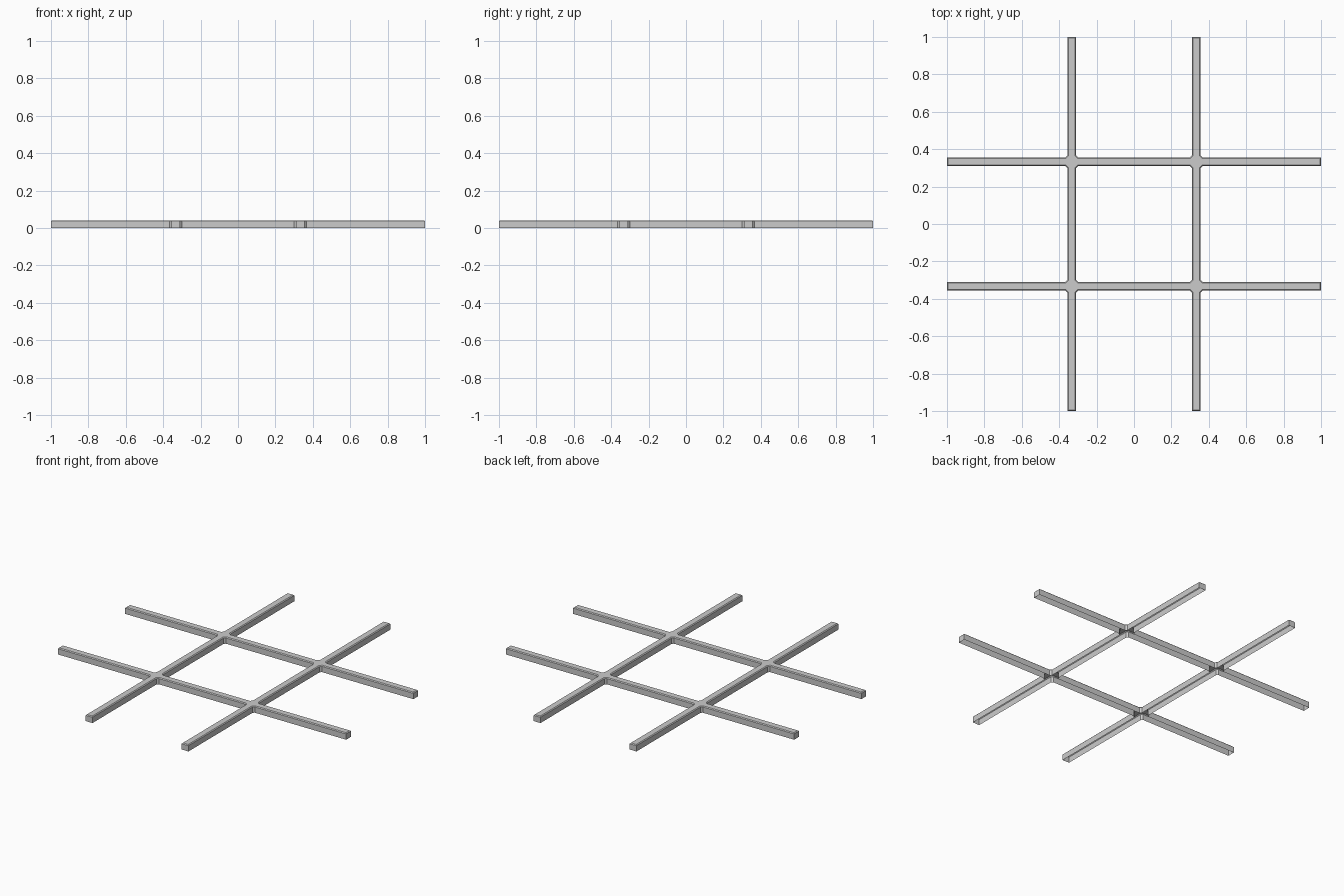
import bpy, bmesh

if "Cube" in bpy.data.objects:
    bpy.data.objects.remove(bpy.data.objects["Cube"])

C = 0.333    # bar centre line offset
W = 0.0235   # half bar width
R = 0.010    # corner chamfer at the crossings
H = 0.041    # height
B = 0.005    # bevel along the top edges

bm = bmesh.new()


def face(points):
    bm.faces.new([bm.verts.new((x, y, H)) for x, y in points])


# Octagonal crossings
K = W + R
octagon = [(K, -W), (K, W), (W, K), (-W, K), (-K, W), (-K, -W), (-W, -K), (W, -K)]
for cx in (-C, C):
    for cy in (-C, C):
        face([(cx + x, cy + y) for x, y in octagon])

# Straight bar segments between crossings and out to the tips
for c in (-C, C):
    for a, b in ((-1, -C - K), (-C + K, C - K), (C + K, 1)):
        face([(a, c - W), (b, c - W), (b, c + W), (a, c + W)])
        face([(c - W, a), (c + W, a), (c + W, b), (c - W, b)])
bmesh.ops.remove_doubles(bm, verts=bm.verts, dist=1e-4)

# Side walls, leaving the underside open
rim = [e for e in bm.edges if e.is_boundary]
ext = bmesh.ops.extrude_edge_only(bm, edges=rim)
for v in ext["geom"]:
    if isinstance(v, bmesh.types.BMVert):
        v.co.z = 0
bmesh.ops.recalc_face_normals(bm, faces=bm.faces)
if max(bm.faces, key=lambda f: f.calc_center_median().z).normal.z < 0:
    bmesh.ops.reverse_faces(bm, faces=bm.faces)

# Small bevel around the top outline
top = [e for e in bm.edges if len(e.link_faces) == 2
       and all(v.co.z > H / 2 for v in e.verts)
       and e.calc_face_angle() > 0.5]
bmesh.ops.bevel(bm, geom=top, offset=B, segments=1, profile=0.5, affect='EDGES')

# Merge the coplanar top pieces into one clean surface
seams = [e for e in bm.edges if len(e.link_faces) == 2 and e.calc_face_angle() < 0.01
         and all(v.co.z > H - 1e-4 for v in e.verts)]
for e in seams:
    e.smooth = True

mesh = bpy.data.meshes.new("lattice_frame")
bm.to_mesh(mesh)
bm.free()
obj = bpy.data.objects.new("lattice_frame", mesh)
bpy.context.collection.objects.link(obj)
